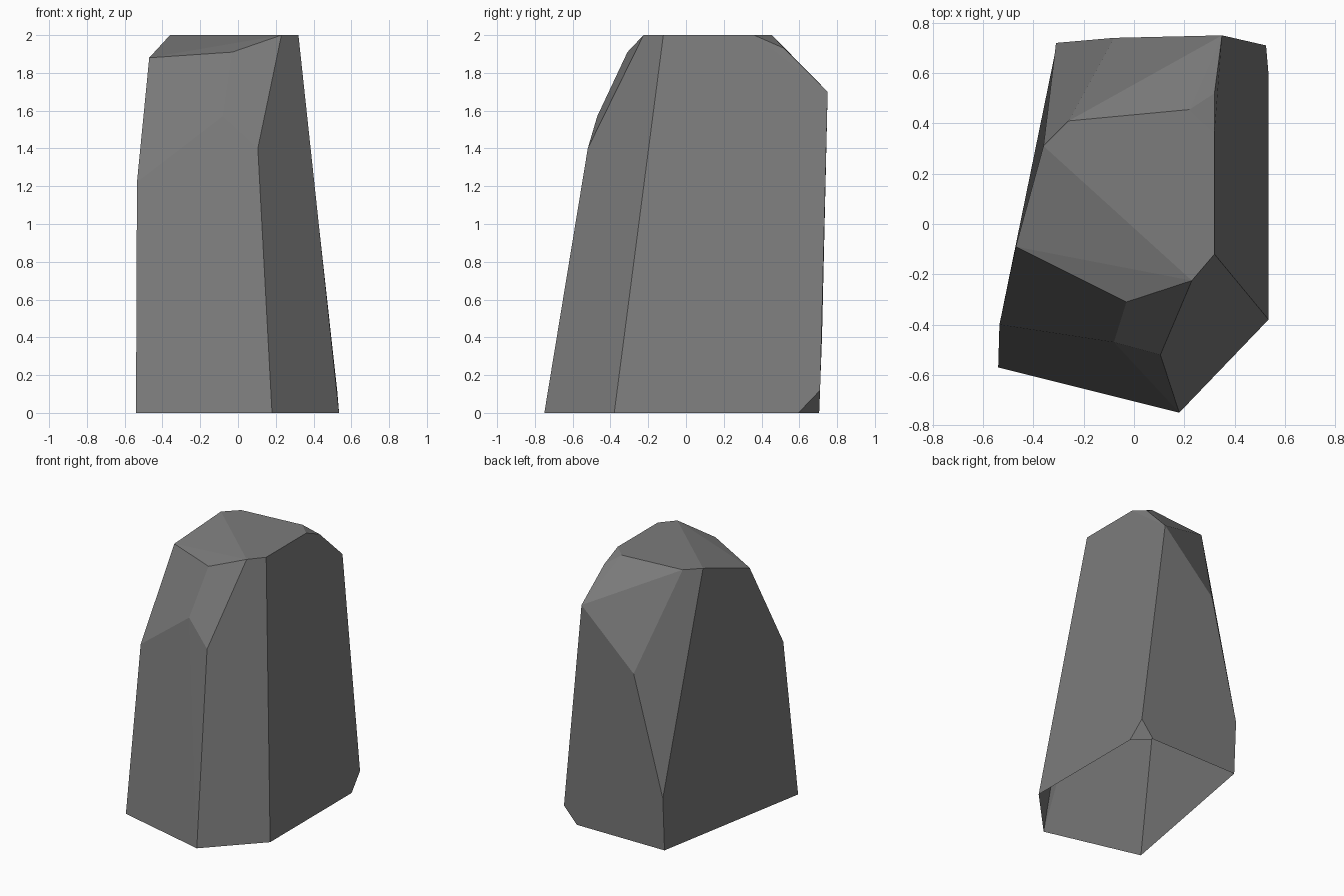
import bpy, bmesh, math

if "Cube" in bpy.data.objects:
    bpy.data.objects.remove(bpy.data.objects["Cube"])

# Faceted rock: convex hull of corner rings, bottom to top
base = [(-.54, -.57, 0), (.18, -.75, 0), (.535, -.38, 0), (.535, .595, 0),
        (.42, .705, 0), (-.31, .70, 0)]
sides = [(.525, .71, .12), (-.31, .72, .40), (-.535, -.40, 1.22), (-.08, .74, 1.29),
         (.105, -.52, 1.40), (-.08, -.47, 1.57), (.35, .75, 1.70)]
crown = [(-.47, -.09, 1.88), (-.03, -.31, 1.91), (.32, .52, 1.93),
         (.23, -.225, 2), (.32, -.12, 2), (.32, .36, 2), (.22, .455, 2),
         (-.26, .41, 2), (-.36, .31, 2)]

bm = bmesh.new()
for p in base + sides + crown:
    bm.verts.new(p)
bmesh.ops.convex_hull(bm, input=bm.verts)
bmesh.ops.delete(bm, geom=[v for v in bm.verts if not v.link_faces], context='VERTS')
bmesh.ops.recalc_face_normals(bm, faces=bm.faces[:])

# Open underside: the rock is a hollow shell
under = [f for f in bm.faces if all(v.co.z < .01 for v in f.verts)]
bmesh.ops.delete(bm, geom=under, context='FACES')

# Merge nearly flat triangles into clean facets
bmesh.ops.dissolve_limit(bm, angle_limit=math.radians(5), verts=[], edges=bm.edges[:])

mesh = bpy.data.meshes.new("rock")
bm.to_mesh(mesh)
bm.free()
rock = bpy.data.objects.new("rock", mesh)
bpy.context.collection.objects.link(rock)

# Grey stone colour
stone = bpy.data.materials.new("grey stone")
stone.diffuse_color = (.2, .2, .2, 1)
stone.use_nodes = True
stone.node_tree.nodes["Principled BSDF"].inputs["Base Color"].default_value = stone.diffuse_color
mesh.materials.append(stone)
